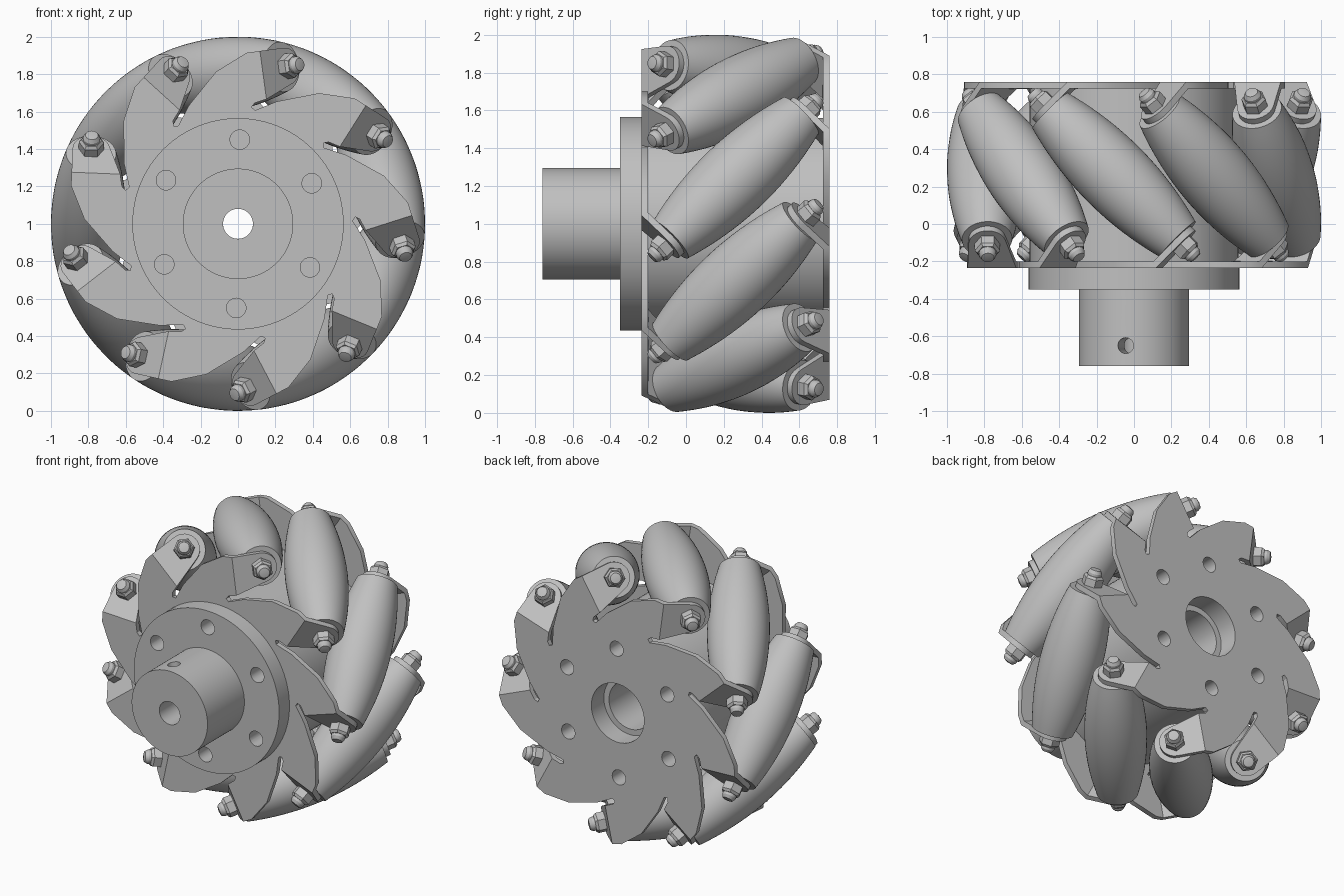
import bpy, bmesh
from math import sin, cos, pi, radians, sqrt, acos, atan2
from mathutils import Matrix, Vector

if "Cube" in bpy.data.objects:
    bpy.data.objects.remove(bpy.data.objects["Cube"])

COUNT = 9                 # rollers around the wheel
FIRST = radians(97.7)     # angle of the first roller
MID_Y = 0.262             # middle of the roller cage
AXIS_R = 0.80             # radius at which roller axles sit
HALF = 0.497              # half width of the cage
THICK = 0.035             # sheet thickness
FOLD = 0.24               # tangential position of each tab's fold
STEP = 2 * pi / COUNT

grey = bpy.data.materials.new("light grey metal")
grey.use_nodes = True
colour = (0.53, 0.53, 0.53, 1)
grey.diffuse_color = colour
grey.node_tree.nodes["Principled BSDF"].inputs["Base Color"].default_value = colour

TO_Y = Matrix.Translation((0, 0, 1)) @ Matrix.Rotation(-pi / 2, 4, 'X')


def add_object(name, bm, matrix):
    mesh = bpy.data.meshes.new(name)
    bm.to_mesh(mesh)
    bm.free()
    ob = bpy.data.objects.new(name, mesh)
    bpy.context.collection.objects.link(ob)
    ob.matrix_world = matrix
    mesh.materials.append(grey)
    return ob


def lathe(name, profile, matrix, steps=64, closed=False):
    """Spin a (radius, height) profile around local z."""
    bm = bmesh.new()
    verts = [bm.verts.new((r, 0, h)) for r, h in profile]
    edges = [bm.edges.new(p) for p in zip(verts, verts[1:])]
    if closed:
        edges.append(bm.edges.new((verts[-1], verts[0])))
    bmesh.ops.spin(bm, geom=verts + edges, cent=(0, 0, 0), axis=(0, 0, 1),
                   angle=2 * pi, steps=steps)
    bmesh.ops.remove_doubles(bm, verts=bm.verts, dist=1e-5)
    bmesh.ops.recalc_face_normals(bm, faces=bm.faces)
    return add_object(name, bm, matrix)


def bake(ob):
    """Turn the modifier result into the object's own mesh."""
    bpy.context.view_layer.update()
    graph = bpy.context.evaluated_depsgraph_get()
    mesh = bpy.data.meshes.new_from_object(ob.evaluated_get(graph))
    ob.modifiers.clear()
    ob.data = mesh


def cut(ob, cutter):
    mod = ob.modifiers.new("holes", 'BOOLEAN')
    mod.operation = 'DIFFERENCE'
    mod.object = cutter
    mod.solver = 'EXACT'
    bake(ob)


def add_cylinder(bm, radius, start, end, seg=32):
    a, b = Vector(start), Vector(end)
    turn = (b - a).to_track_quat('Z', 'Y').to_matrix().to_4x4()
    bmesh.ops.create_cone(bm, cap_ends=True, segments=seg, radius1=radius,
                          radius2=radius, depth=(b - a).length,
                          matrix=Matrix.Translation((a + b) / 2) @ turn)


def make_plate(name, matrix):
    """Toothed sheet with one slotted, bent tab per roller."""
    bm = bmesh.new()
    outline, tabs = [], []
    tab_w = (0.521 / sqrt(2) - FOLD) * sqrt(2)
    tip_r, inner = 0.10, 0.64
    gap = Vector((inner - AXIS_R, -tab_w))
    sweep = atan2(gap.y, gap.x) + 2 * pi - acos(tip_r / gap.length)
    for k in range(COUNT):
        a = FIRST - k * STEP
        e = Vector((cos(a), 0, sin(a)))
        t = Vector((sin(a), 0, -cos(a)))

        def point(tan, rad, depth=0.0):
            return bm.verts.new(t * tan + e * rad + Vector((0, depth - HALF, 0)))

        # tooth edge, ending at the fold
        outline += [point(*p) for p in ((-0.174, 0.664), (-0.007, 0.822), (0.168, 0.90))]
        top, bottom = point(FOLD, 0.90), point(FOLD, inner)
        outline += [top, bottom]
        # relief slot
        outline += [point(*p) for p in ((0.175, 0.628), (0.155, 0.608), (0.172, 0.589))]
        # rounded tab, bent square to the roller axle
        arc = []
        for i in range(13):
            q = sweep * i / 12
            w = (tab_w + tip_r * sin(q)) / sqrt(2)
            arc.append(point(FOLD + w, AXIS_R + tip_r * cos(q), w))
        tabs.append([top] + arc + [bottom])
    bm.faces.new(outline)
    for tab in tabs:
        bm.faces.new(tab)
    bm.normal_update()
    ob = add_object(name, bm, matrix)
    mod = ob.modifiers.new("sheet", 'SOLIDIFY')
    mod.thickness, mod.offset, mod.use_even_offset = THICK, 1, True
    bake(ob)
    return ob


# Hub: flange and boss with a through bore
front = MID_Y - HALF
hub = lathe("hub", [(0.08, -0.76), (0.295, -0.76), (0.295, -0.35), (0.565, -0.35),
                    (0.565, front), (0.08, front)], TO_Y, 96, True)
# Drum between the plates, counterbored from the back
low, high = front + THICK, MID_Y + HALF - THICK
drum = lathe("drum", [(0.165, low), (0.56, low), (0.56, high), (0.205, high),
                      (0.205, 0.62), (0.165, 0.62)], TO_Y, 96, True)

# Side plates: the back one is the front one turned over
centre = Matrix.Translation((0, MID_Y, 1))
radial = Vector((cos(FIRST), 0, sin(FIRST)))
front_plate = make_plate("front_plate", centre)
back_plate = make_plate("back_plate", centre @ Matrix.Rotation(pi, 4, radial))

# Bolt holes, set screw hole and bores
bm = bmesh.new()
for k in range(6):
    a = radians(28.8 + 60 * k)
    x, z = 0.45 * cos(a), 1 + 0.45 * sin(a)
    add_cylinder(bm, 0.052, (x, -0.5, z), (x, -0.05, z))
    add_cylinder(bm, 0.052, (x, 0.55, z), (x, 0.9, z))
a = radians(98.7)
add_cylinder(bm, 0.042, (0.05 * cos(a), -0.65, 1 + 0.05 * sin(a)),
             (0.4 * cos(a), -0.65, 1 + 0.4 * sin(a)))
holes = add_object("hole_cutter", bm, Matrix())
bm = bmesh.new()
add_cylinder(bm, 0.08, (0, -0.5, 1), (0, 0, 1), 64)
add_cylinder(bm, 0.205, (0, 0.65, 1), (0, 0.9, 1), 96)
bores = add_object("bore_cutter", bm, Matrix())
for ob in (hub, drum, front_plate, back_plate):
    cut(ob, holes)
for ob in (front_plate, back_plate):
    cut(ob, bores)
for cutter in (holes, bores):
    bpy.data.objects.remove(cutter)

# Barrel profile that keeps the wheel's outline round
barrel = [(0, -0.486)]
for i in range(21):
    s = -0.45 + 0.9 * i / 20
    reach = sqrt(AXIS_R ** 2 + s * s / 2)
    ball, slope = 1 - reach, -s / (2 * reach)
    barrel.append((ball * sqrt(1 - slope ** 2), s - ball * slope))
barrel.append((0, 0.486))
nut = [(0, 0.50), (0.068, 0.50), (0.068, 0.572), (0.055, 0.588), (0, 0.588)]
cap = [(0, 0.55), (0.046, 0.55), (0.046, 0.605), (0.034, 0.625), (0, 0.63)]

# Rollers, each with a nut and rounded bolt tip at both ends
for k in range(COUNT):
    a = FIRST - k * STEP
    e = Vector((cos(a), 0, sin(a)))
    axle = Vector((sin(a), -1, -cos(a))).normalized()
    side = axle.cross(e)
    place = Matrix((e, side, axle)).transposed().to_4x4()
    place.translation = e * AXIS_R + Vector((0, MID_Y, 1))
    lathe(f"roller_{k + 1}", barrel, place, 48)
    for end, flip in (("front", 0), ("back", pi)):
        m = place @ Matrix.Rotation(flip, 4, 'X')
        lathe(f"{end}_nut_{k + 1}", nut, m, 6)
        lathe(f"{end}_bolt_tip_{k + 1}", cap, m, 20)

# Smooth round surfaces, keep edges sharp
bpy.ops.object.select_all(action='DESELECT')
for ob in bpy.context.scene.objects:
    if ob.type == 'MESH':
        ob.select_set(True)
        bpy.context.view_layer.objects.active = ob
bpy.ops.object.shade_smooth_by_angle(angle=radians(30))
